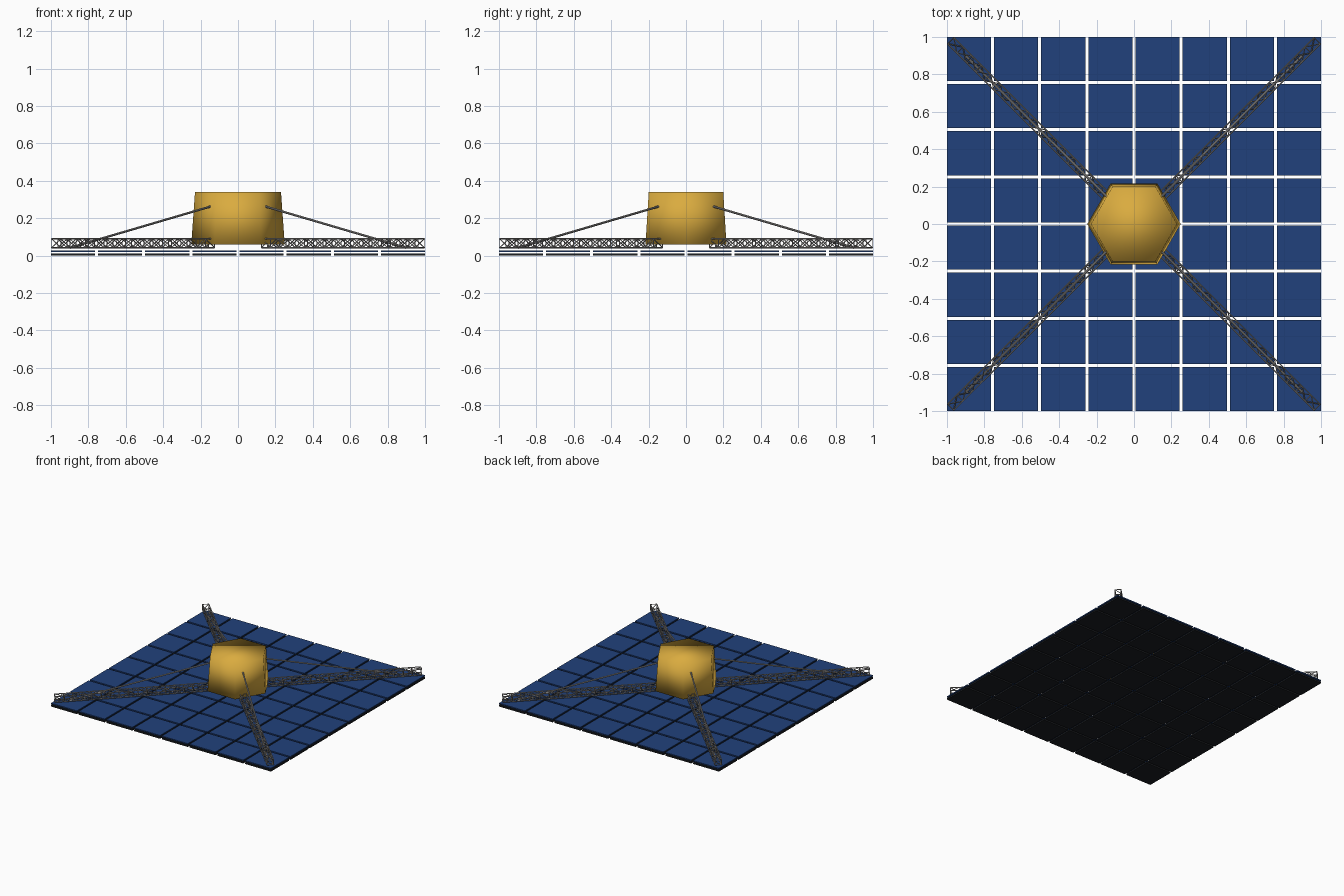
import bpy, bmesh, math
from mathutils import Vector, Matrix

cube = bpy.data.objects.get("Cube")
if cube:
    bpy.data.objects.remove(cube, do_unlink=True)


def material(name, rgb):
    m = bpy.data.materials.new(name)
    m.use_nodes = True
    m.diffuse_color = (*rgb, 1)
    m.node_tree.nodes["Principled BSDF"].inputs["Base Color"].default_value = (*rgb, 1)
    return m


BLUE = material("solar cell blue", (0.015, 0.053, 0.2))
DARK = material("panel backing black", (0.011, 0.013, 0.016))
GOLD = material("gold foil", (0.70, 0.41, 0.05))
GREY = material("truss grey", (0.33, 0.32, 0.31))


def add_object(name, bm, mat, angle=0.0):
    mesh = bpy.data.meshes.new(name)
    bm.to_mesh(mesh)
    bm.free()
    mesh.materials.append(mat)
    ob = bpy.data.objects.new(name, mesh)
    ob.rotation_euler.z = angle
    bpy.context.collection.objects.link(ob)
    return ob


def bar(bm, a, b, radius, sides=6):
    a, b = Vector(a), Vector(b)
    d = b - a
    turn = d.to_track_quat('Z', 'Y').to_matrix().to_4x4()
    bmesh.ops.create_cone(bm, cap_ends=True, segments=sides, radius1=radius,
                          radius2=radius, depth=d.length,
                          matrix=Matrix.Translation((a + b) / 2) @ turn)


# Grid of square panels, in two thin layers
COUNT, TILE = 8, 0.236
PITCH = (2 - TILE) / (COUNT - 1)


def panel_layer(name, low, high, mat):
    bm = bmesh.new()
    for i in range(COUNT):
        for j in range(COUNT):
            place = Matrix.Translation((-1 + TILE / 2 + i * PITCH,
                                        -1 + TILE / 2 + j * PITCH, (low + high) / 2))
            bmesh.ops.create_cube(bm, size=1, matrix=place @ Matrix.Diagonal(
                (TILE, TILE, high - low, 1)))
    add_object(name, bm, mat)


panel_layer("solar_cells", 0.019, 0.028, BLUE)
panel_layer("panel_backing", 0.0, 0.012, DARK)

# Tapered hexagonal hub, softly shaded all over
bm = bmesh.new()
bmesh.ops.create_cone(bm, cap_ends=True, segments=6, radius1=0.25, radius2=0.23,
                      depth=0.28, matrix=Matrix.Translation((0, 0, 0.2))
                      @ Matrix.Rotation(math.pi / 2, 4, 'Z'))
# put a corner on the x axis
corner = max(bm.verts, key=lambda v: v.co.x).co
if abs(corner.y) > 0.01:
    bmesh.ops.rotate(bm, verts=bm.verts, matrix=Matrix.Rotation(math.pi / 6, 3, 'Z'))
for f in bm.faces:
    f.smooth = True
add_object("hub", bm, GOLD)

# Four box trusses with a slanted stay each, running to the corners
START, END, HALF, MID = 0.20, 1.386, 0.023, 0.066
BAYS = 17
STEP = (END - START) / BAYS
ring = [(-HALF, MID - HALF), (HALF, MID - HALF), (HALF, MID + HALF), (-HALF, MID + HALF)]


def node(i, k):
    return (START + i * STEP, *ring[k % 4])


for n, label in enumerate(["back_left", "back_right", "front_right", "front_left"]):
    angle = math.pi / 4 + n * math.pi / 2
    bm = bmesh.new()
    for k in range(4):
        bar(bm, node(0, k), node(BAYS, k), 0.004)
        for i in range(BAYS + 1):
            bar(bm, node(i, k), node(i, k + 1), 0.003, 4)
            if i < BAYS:
                flip = i % 2
                bar(bm, node(i + flip, k), node(i + 1 - flip, k + 1), 0.003, 4)
    add_object("truss_" + label, bm, GREY, angle)

    bm = bmesh.new()
    bar(bm, (0.21, 0, 0.262), (1.27, 0, 0.042), 0.006, 8)
    add_object("stay_" + label, bm, GREY, angle)
